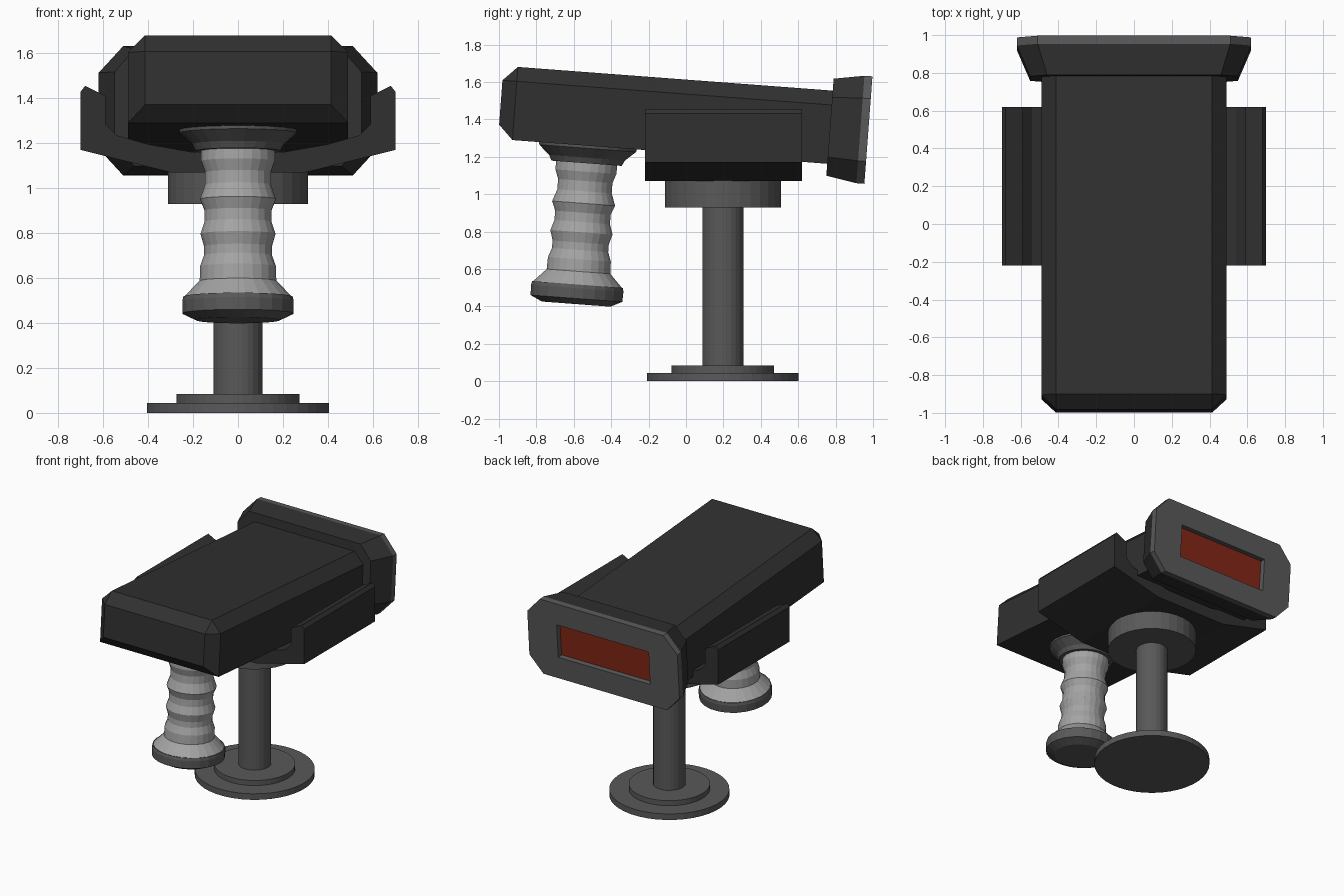
import bpy, bmesh, math
from mathutils import Matrix

if "Cube" in bpy.data.objects:
    bpy.data.objects.remove(bpy.data.objects["Cube"], do_unlink=True)


def material(name, r, g, b):
    m = bpy.data.materials.new(name)
    m.use_nodes = True
    m.diffuse_color = (r, g, b, 1)
    bsdf = next(n for n in m.node_tree.nodes if n.type == 'BSDF_PRINCIPLED')
    bsdf.inputs["Base Color"].default_value = (r, g, b, 1)
    return m


BLACK = material("black_casing", 0.03, 0.03, 0.03)
GREY = material("dark_grey_metal", 0.1, 0.1, 0.1)
LIGHT = material("light_grey_grip", 0.37, 0.37, 0.37)
RED = material("red_screen", 0.24, 0.02, 0.008)

TILT = Matrix.Rotation(math.radians(-4.3), 4, 'X')
HEAD = Matrix.Translation((0, 0, 1.416)) @ TILT
HANDLE = Matrix.Translation((0, -0.525, 1.25)) @ TILT
STAND = Matrix.Translation((0, 0.197, 0))


def finish(name, bm, mats, place=Matrix()):
    bmesh.ops.recalc_face_normals(bm, faces=bm.faces)
    mesh = bpy.data.meshes.new(name)
    bm.to_mesh(mesh)
    bm.free()
    for m in mats:
        mesh.materials.append(m)
    ob = bpy.data.objects.new(name, mesh)
    ob.matrix_world = place
    bpy.context.collection.objects.link(ob)
    return ob


def loft(name, rings, mats, place, slots=None):
    """Join equal-length rings of points; slots gives a colour per band and for the last cap."""
    bm = bmesh.new()
    loops = [[bm.verts.new(p) for p in ring] for ring in rings]
    n = len(loops[0])
    slots = slots or [0] * len(loops)
    for a, b, slot in zip(loops, loops[1:], slots):
        for i in range(n):
            j = (i + 1) % n
            bm.faces.new((a[i], a[j], b[j], b[i])).material_index = slot
    bm.faces.new(loops[0])
    bm.faces.new(loops[-1]).material_index = slots[-1]
    return finish(name, bm, mats, place)


def lathe(name, profile, mat, place, sides=24):
    angles = [math.tau * (i + 0.5) / sides for i in range(sides)]
    rings = [[(r * math.cos(a), r * math.sin(a), z) for a in angles] for r, z in profile]
    return loft(name, rings, [mat], place)


def octagon(y, w, h, cut_x, cut_z):
    quarter = [(w, h - cut_z), (w - cut_x, h)]
    half = quarter + [(-x, z) for x, z in reversed(quarter)]
    return [(x, y, z) for x, z in half + [(-x, -z) for x, z in half]]


# Main casing: box with chamfered top, front and front corner edges
bm = bmesh.new()
bmesh.ops.create_cube(bm, size=1)
for v in bm.verts:
    v.co.x *= 0.98
    v.co.y = -0.993 if v.co.y < 0 else 0.86
    v.co.z *= 0.392


def chamfered(e):
    a, b = (v.co for v in e.verts)
    front = a.y < 0 and b.y < 0
    top_side = a.z > 0 and b.z > 0 and a.x == b.x
    return front or top_side


bmesh.ops.bevel(bm, geom=[e for e in bm.edges if chamfered(e)], offset=0.077,
                offset_type='OFFSET', segments=1, affect='EDGES', profile=0.5)
finish("main_casing", bm, [BLACK], HEAD)

# Flared rear hood, grey rim, recessed red screen
loft("rear_hood", [
    octagon(0.772, 0.55, 0.26, 0.09, 0.1),
    octagon(0.935, 0.62, 0.288, 0.11, 0.12),
    octagon(0.978, 0.62, 0.288, 0.11, 0.12),
    octagon(0.978, 0.38, 0.125, 0.002, 0.002),
    octagon(0.938, 0.38, 0.125, 0.002, 0.002),
], [BLACK, GREY, RED], HEAD, [0, 1, 1, 1, 2])

# Cradle: U-shaped section extruded along the casing
right = [(0.3, 1.07), (0.70, 1.17), (0.70, 1.43), (0.68, 1.455), (0.59, 1.41),
         (0.59, 1.285), (0.54, 1.235), (0.4, 1.195), (0.2, 1.16)]
section = right + [(-x, z) for x, z in reversed(right)]
loft("cradle", [[(x, y, z) for x, z in section] for y in (-0.22, 0.62)], [BLACK], Matrix())

# Stand: stepped base, post and mounting disc
lathe("stand_base", [(0.407, 0), (0.407, 0.045), (0.275, 0.045), (0.275, 0.083)],
      GREY, STAND, 40)
lathe("stand_post", [(0.111, 0.07), (0.111, 0.94)], GREY, STAND)
lathe("mounting_disc", [(0.312, 0.93), (0.312, 1.1)], GREY, STAND, 32)

# Handle: collar, ribbed grip and end cap
lathe("handle_collar", [(0.265, 0.02), (0.262, -0.005), (0.205, -0.055), (0.19, -0.085)],
      GREY, HANDLE)
lathe("handle_grip", [
    (0.165, -0.07), (0.165, -0.13), (0.147, -0.18), (0.147, -0.235), (0.17, -0.3),
    (0.15, -0.35), (0.15, -0.4), (0.168, -0.455), (0.152, -0.51), (0.152, -0.55),
    (0.17, -0.6), (0.172, -0.665), (0.245, -0.74)], LIGHT, HANDLE)
lathe("handle_end_cap", [(0.245, -0.735), (0.25, -0.755), (0.248, -0.81), (0.185, -0.84)],
      GREY, HANDLE)
